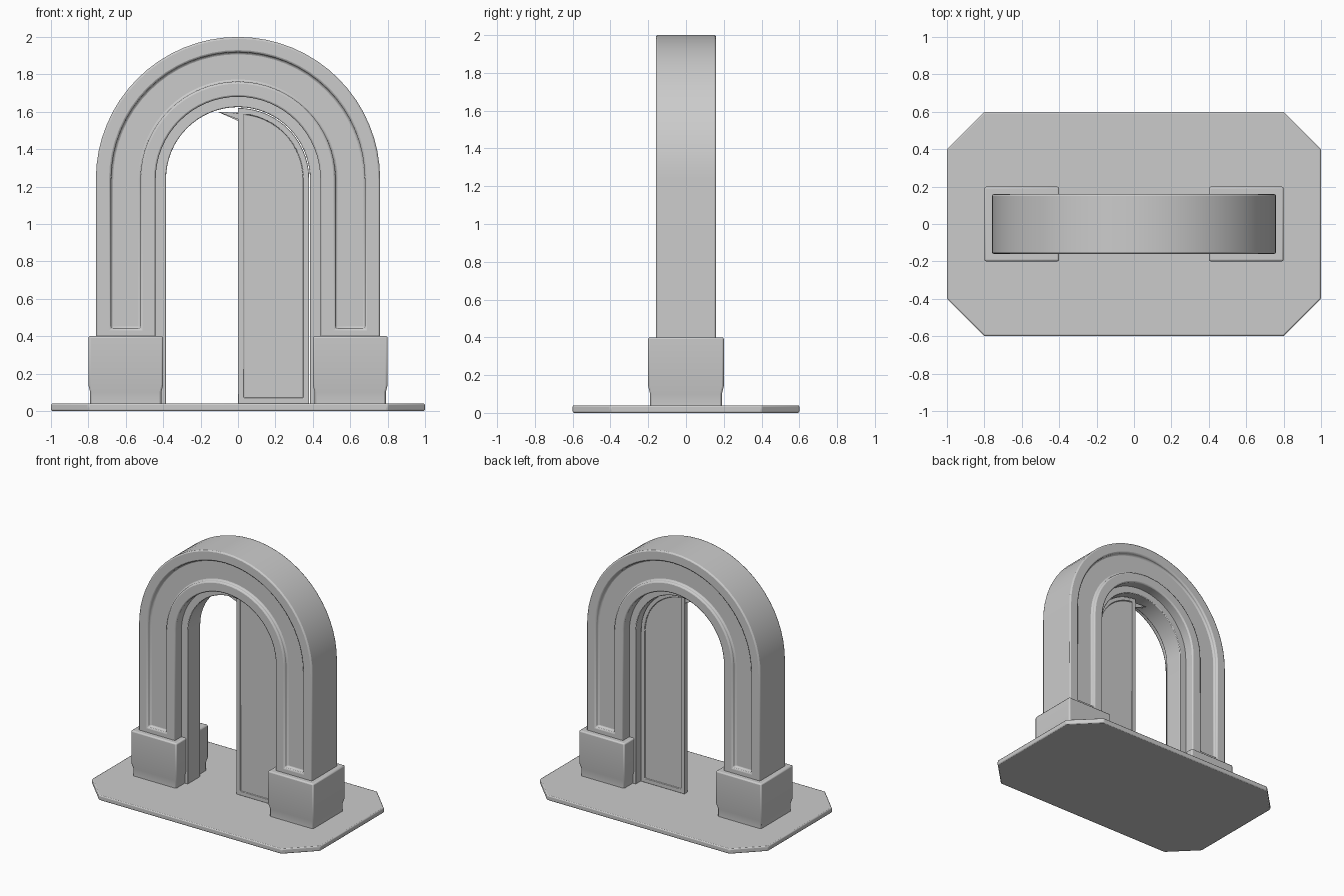
import bpy, bmesh
from math import sin, cos, pi

if "Cube" in bpy.data.objects:
    bpy.data.objects.remove(bpy.data.objects["Cube"])

SPRING = 1.24   # height where the arch curves begin


def arc(r, a0, a1, n):
    return [(r * cos(a0 + (a1 - a0) * i / n), SPRING + r * sin(a0 + (a1 - a0) * i / n))
            for i in range(n + 1)]


def finish(name, bm, bevel):
    bmesh.ops.recalc_face_normals(bm, faces=bm.faces)
    me = bpy.data.meshes.new(name)
    bm.to_mesh(me)
    bm.free()
    ob = bpy.data.objects.new(name, me)
    bpy.context.collection.objects.link(ob)
    m = ob.modifiers.new("bevel", 'BEVEL')
    m.width, m.segments, m.limit_method = bevel, 2, 'ANGLE'
    bpy.context.view_layer.objects.active = ob
    ob.select_set(True)
    bpy.ops.object.shade_smooth_by_angle()
    ob.select_set(False)
    return ob


def slab(name, outline, half, bevel, border=0, recess=0):
    """Upright x/z outline, 2*half thick in y, optional sunk panel on both faces."""
    bm = bmesh.new()
    front = bm.faces.new([bm.verts.new((x, -half, z)) for x, z in outline])
    back = bm.faces.new([bm.verts.new((x, half, z)) for x, z in reversed(outline)])
    n = len(outline)
    f, b = list(front.verts), list(back.verts)[::-1]
    for i in range(n):
        j = (i + 1) % n
        bm.faces.new((f[j], f[i], b[i], b[j]))
    bmesh.ops.recalc_face_normals(bm, faces=bm.faces)
    if border:
        for face in (front, back):
            bmesh.ops.inset_region(bm, faces=[face], thickness=border, use_even_offset=True)
            bmesh.ops.inset_region(bm, faces=[face], thickness=0.003, depth=-recess,
                                   use_even_offset=True)
    return finish(name, bm, bevel)


def band(r_in, r_out, z0, n=32):
    return ([(r_out, z0)] + arc(r_out, 0, pi, n) + [(-r_out, z0), (-r_in, z0)]
            + arc(r_in, pi, 0, n) + [(r_in, z0)])


def stack(name, rings, bevel):
    """Solid lofted through horizontal rings of points."""
    bm = bmesh.new()
    rows = [[bm.verts.new(p) for p in ring] for ring in rings]
    n = len(rows[0])
    for lo, hi in zip(rows, rows[1:]):
        for i in range(n):
            bm.faces.new((lo[i], lo[(i + 1) % n], hi[(i + 1) % n], hi[i]))
    bm.faces.new(rows[0][::-1])
    bm.faces.new(rows[-1])
    return finish(name, bm, bevel)


# floor slab with clipped corners
octagon = [(-0.8, -0.6), (0.8, -0.6), (1, -0.4), (1, 0.4),
           (0.8, 0.6), (-0.8, 0.6), (-1, 0.4), (-1, -0.4)]
stack("floor_slab", [[(x, y, z) for x, y in octagon] for z in (0, 0.04)], 0.008)

# plinths, slightly narrower at the foot
rings = []
for z, w in ((0.03, 0.19), (0.10, 0.19), (0.14, 0.2), (0.4, 0.2)):
    rings.append([(0.6 + sx * w, sy * w, z) for sx, sy in ((-1, -1), (1, -1), (1, 1), (-1, 1))])
plinth = stack("plinths", rings, 0.01)
plinth.modifiers.new("mirror", 'MIRROR')

# main arch with sunk panels front and back (foot hidden in the plinths)
slab("arch", band(0.44, 0.76, 0.36), 0.16, 0.01, border=0.08, recess=0.03)

# inner door frame
slab("door_frame", band(0.385, 0.45, 0.035), 0.08, 0.005)

# single door leaf, quarter-round top, sunk panel
slab("door_leaf", [(0, 0.04), (0.38, 0.04)] + arc(0.38, 0, pi / 2, 20), 0.02, 0.003,
     border=0.03, recess=0.008)
